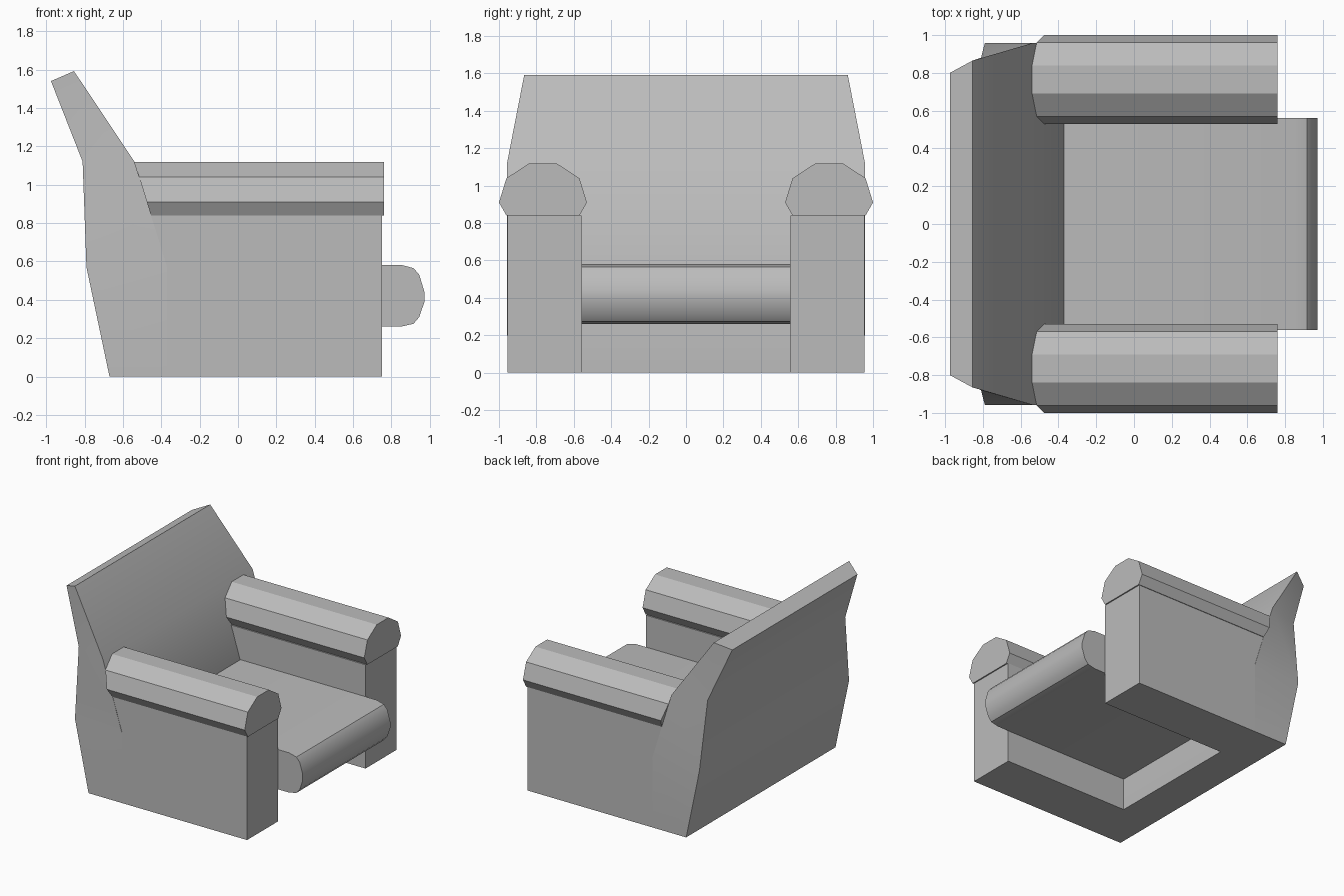
import bpy
import bmesh
import math

cube = bpy.data.objects.get("Cube")
if cube:
    bpy.data.objects.remove(cube, do_unlink=True)

fabric = bpy.data.materials.new("grey_fabric")
fabric.use_nodes = True
grey = (0.5, 0.5, 0.5, 1)
fabric.diffuse_color = grey
fabric.node_tree.nodes["Principled BSDF"].inputs["Base Color"].default_value = grey


def loft(name, sections, smooth=False):
    """Skin a row of matching closed sections and cap both ends."""
    bm = bmesh.new()
    rings = [[bm.verts.new(p) for p in section] for section in sections]
    for a, b in zip(rings, rings[1:]):
        for i in range(len(a)):
            j = (i + 1) % len(a)
            bm.faces.new((a[i], a[j], b[j], b[i]))
    bm.faces.new(rings[0])
    bm.faces.new(rings[-1])
    bmesh.ops.recalc_face_normals(bm, faces=bm.faces)
    mesh = bpy.data.meshes.new(name)
    bm.to_mesh(mesh)
    bm.free()
    mesh.materials.append(fabric)
    obj = bpy.data.objects.new(name, mesh)
    bpy.context.collection.objects.link(obj)
    if smooth:
        bpy.ops.object.select_all(action="DESELECT")
        obj.select_set(True)
        bpy.context.view_layer.objects.active = obj
        bpy.ops.object.shade_smooth_by_angle(angle=math.radians(30))
    return obj


def slope_x(z):
    """Front surface of the leaning backrest at height z."""
    return -0.37 - max(z - 0.57, 0) * 0.17 / 0.55


# Backrest: each row is a rear and a front edge, as (x, z, half width)
rows = [
    ((-0.67, 0, 0.955), (-0.37, 0, 0.955)),
    ((-0.79, 0.57, 0.957), (-0.37, 0.57, 0.957)),
    ((-0.81, 1.12, 0.88), (-0.54, 1.12, 0.957)),
    ((-0.975, 1.54, 0.80), (-0.855, 1.592, 0.865)),
]
loft("backrest", [
    [(rx, -rw, rz), (rx, rw, rz), (fx, fw, fz), (fx, -fw, fz)]
    for (rx, rz, rw), (fx, fz, fw) in rows
], smooth=True)

# Seat cushion with a rounded front edge
seat = [(-0.37, 0.26), (0.85, 0.26), (0.915, 0.275), (0.945, 0.31), (0.972, 0.39),
        (0.972, 0.44), (0.945, 0.53), (0.915, 0.565), (0.85, 0.582), (-0.37, 0.582)]
loft("seat_cushion", [[(x, y, z) for x, z in seat] for y in (-0.56, 0.56)], smooth=True)

# Arm panels and padded armrests, both ending against the leaning backrest
panel = [(-0.37, 0), (0.75, 0), (0.75, 0.84), (slope_x(0.84), 0.84), (-0.37, 0.57)]
pad = [(0.195, 0.84), (0.235, 0.91), (0.195, 1.04), (0.075, 1.118),
       (-0.075, 1.118), (-0.195, 1.04), (-0.235, 0.91), (-0.195, 0.84)]
for side, label in ((1, "back"), (-1, "front")):
    loft(label + "_arm_panel",
         [[(x, side * y, z) for x, z in panel] for y in (0.56, 0.955)])
    loft(label + "_armrest", [
        [(slope_x(z), side * (0.765 + y), z) for y, z in pad],
        [(0.76, side * (0.765 + y), z) for y, z in pad],
    ])
